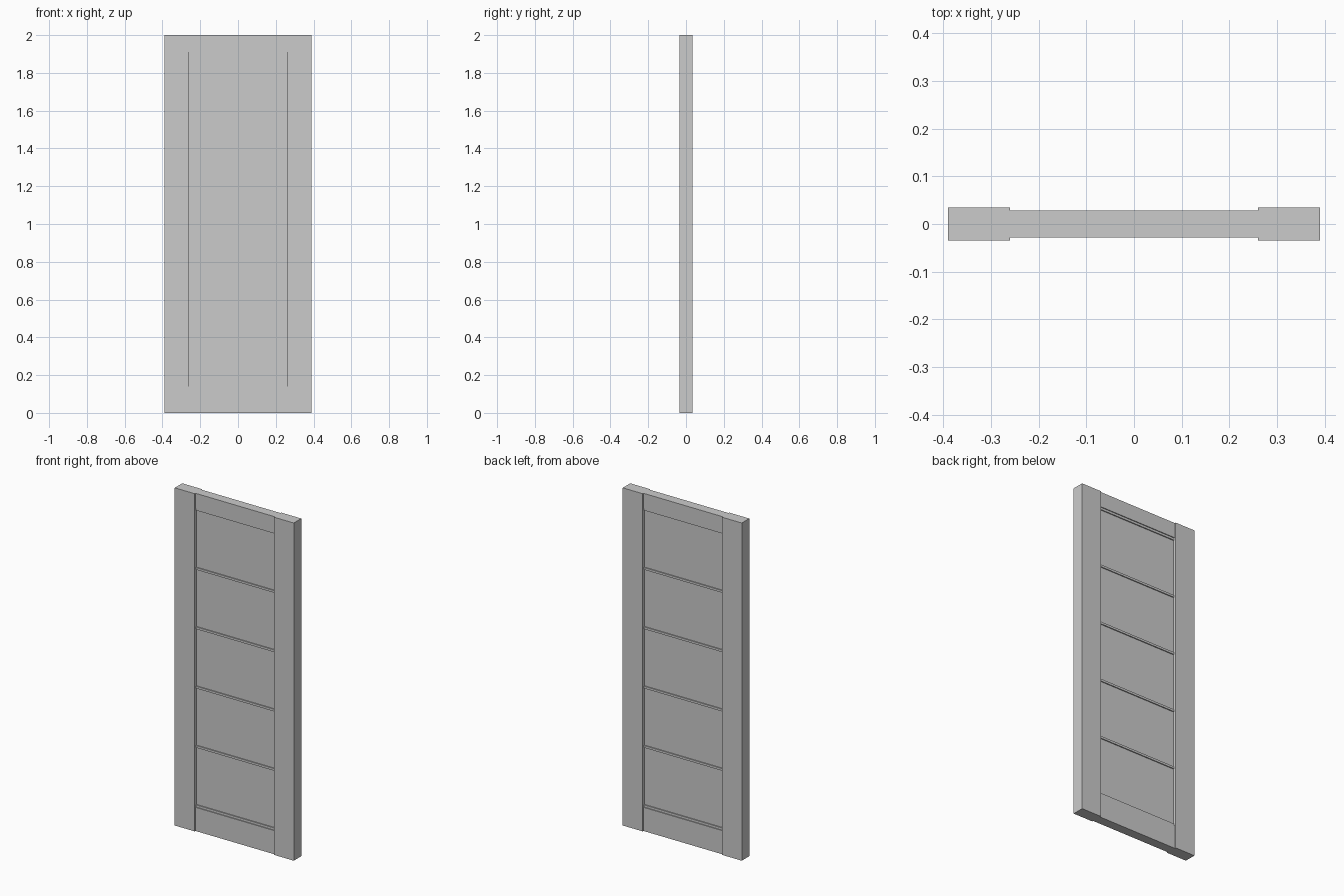
import bpy

if "Cube" in bpy.data.objects:
    bpy.data.objects.remove(bpy.data.objects["Cube"])

HALF_W, STILE_IN, HEIGHT = 0.39, 0.26, 2.0
OPEN_LOW, OPEN_HIGH = 0.14, 1.91      # opening between the two rails
STRIP_H, PANELS = 0.013, 5


def box(name, x0, x1, half_depth, z0, z1):
    """Axis-aligned box centred on y = 0."""
    bpy.ops.mesh.primitive_cube_add(size=1, location=((x0 + x1) / 2, 0, (z0 + z1) / 2))
    ob = bpy.context.object
    ob.name = name
    ob.scale = (x1 - x0, 2 * half_depth, z1 - z0)
    bpy.ops.object.transform_apply(location=False, rotation=False, scale=True)
    return ob


# Full-height side stiles
box("left_stile", -HALF_W, -STILE_IN, 0.035, 0, HEIGHT)
box("right_stile", STILE_IN, HALF_W, 0.035, 0, HEIGHT)

# Top and bottom rails, slightly thinner than the stiles
box("bottom_rail", -STILE_IN, STILE_IN, 0.028, 0, OPEN_LOW)
box("top_rail", -STILE_IN, STILE_IN, 0.028, OPEN_HIGH, HEIGHT)

# Narrow strips at both ends of the opening and between the recessed panels
pitch = (OPEN_HIGH - OPEN_LOW - STRIP_H) / PANELS
for i in range(PANELS + 1):
    z = OPEN_LOW + i * pitch
    box(f"strip_{i + 1}", -STILE_IN, STILE_IN, 0.023, z, z + STRIP_H)
    if i < PANELS:
        box(f"panel_{i + 1}", -STILE_IN, STILE_IN, 0.017, z + STRIP_H, z + pitch)
